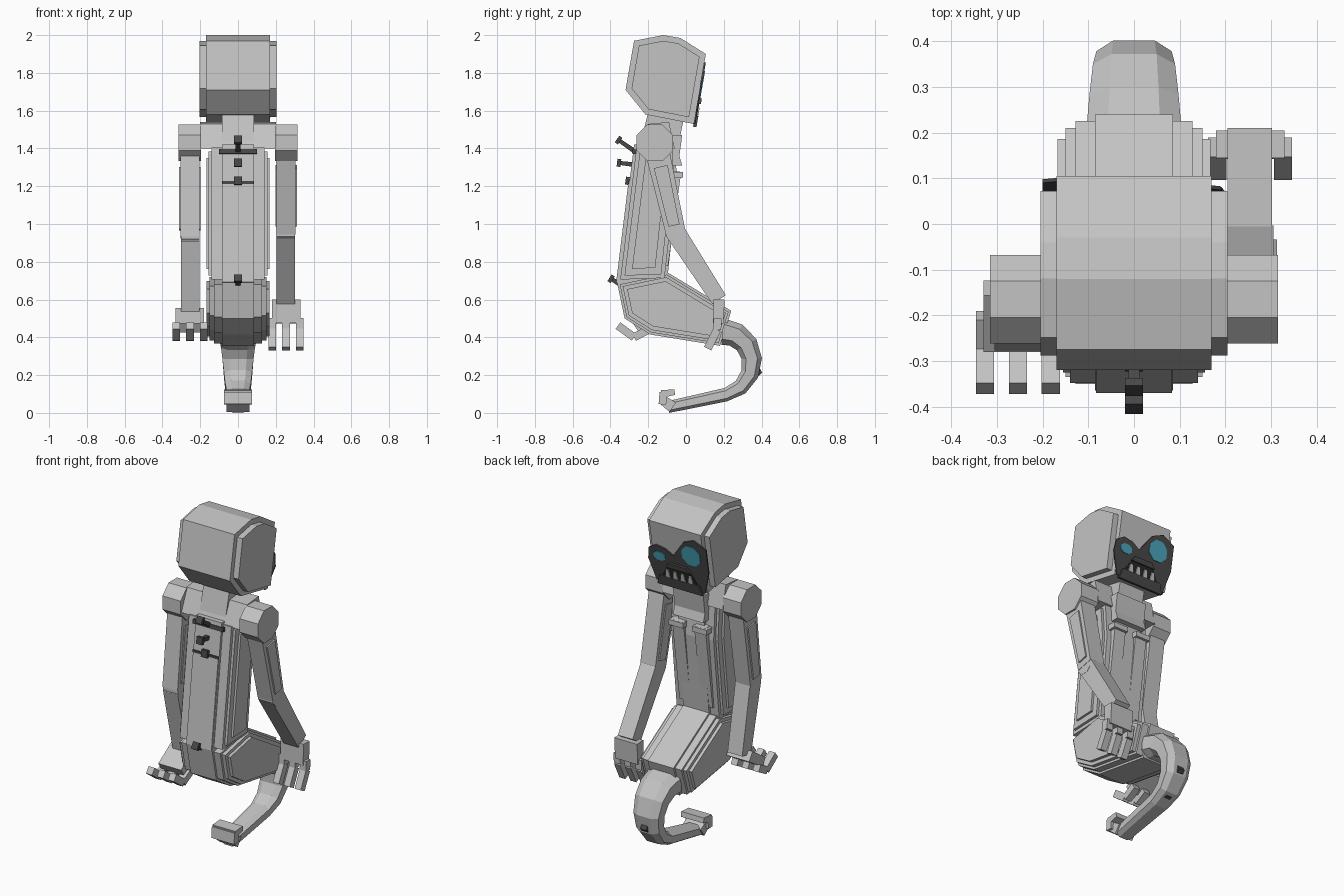
import bpy, bmesh, math
from mathutils import Vector

cube = bpy.data.objects.get("Cube")
if cube:
    bpy.data.objects.remove(cube, do_unlink=True)


def material(name, red, green, blue):
    mat = bpy.data.materials.new(name)
    mat.use_nodes = True
    colour = (red, green, blue, 1)
    mat.diffuse_color = colour
    mat.node_tree.nodes["Principled BSDF"].inputs["Base Color"].default_value = colour
    return mat


GREY = material("light grey", .55, .55, .55)
DARK = material("charcoal", .065, .065, .065)
BLACK = material("mouth black", .02, .02, .02)
TEAL = material("eye teal", .07, .38, .5)


def solid(name, rings, mat=GREY):
    """Skin a list of equal-sized point rings and cap both ends."""
    bm = bmesh.new()
    rows = [[bm.verts.new(point) for point in ring] for ring in rings]
    for near, far in zip(rows, rows[1:]):
        for i in range(len(near)):
            bm.faces.new((near[i - 1], near[i], far[i], far[i - 1]))
    bm.faces.new(rows[0])
    bm.faces.new(rows[-1])
    bmesh.ops.recalc_face_normals(bm, faces=bm.faces)
    mesh = bpy.data.meshes.new(name)
    bm.to_mesh(mesh)
    bm.free()
    mesh.materials.append(mat)
    bpy.context.collection.objects.link(bpy.data.objects.new(name, mesh))


def prism(name, profile, start, end, mat=GREY):
    """Extrude a side profile (y, z) across x."""
    solid(name, [[(x, y, z) for y, z in profile] for x in (start, end)], mat)


def slab(name, profile, half, mat=GREY):
    prism(name, profile, -half, half, mat)


def bar(start, end, wide, narrow):
    """Side profile of a straight tapering bar."""
    start, end = Vector(start), Vector(end)
    along = (end - start).normalized()
    across = Vector((-along.y, along.x)) / 2
    return [start + across * wide, end + across * narrow,
            end - across * narrow, start - across * wide]


def polygon(y, z, radius, sides=8, stretch=1):
    angles = [math.tau * (i + .5) / sides for i in range(sides)]
    return [(y + radius * math.cos(a), z + radius * stretch * math.sin(a)) for a in angles]


def inset(profile, distance):
    """Shrink a clockwise outline evenly on every edge."""
    points = [Vector(p) for p in profile]
    result = []
    for i, here in enumerate(points):
        before = (here - points[i - 1]).normalized()
        after = (points[(i + 1) % len(points)] - here).normalized()
        a, b = Vector((before.y, -before.x)), Vector((after.y, -after.x))
        result.append(here + (a + b) * distance / (1 + a.dot(b)))
    return result


def stepped(name, profile, layers):
    """Stack plates that get smaller as they get wider."""
    for i, (half, distance) in enumerate(layers):
        slab(f"{name}_layer_{i}", inset(profile, distance), half)


# Head with raised side plates
head = [(-.32, 1.71), (-.275, 1.97), (-.12, 2), (-.03, 1.985), (.105, 1.9), (.04, 1.53), (-.215, 1.58)]
stepped("head", head, [(.17, 0), (.205, .03)])

# Face parts lie on the sloping face plane, measured up from the chin
CHIN = Vector((0, .04, 1.53))
UP = (Vector((0, .105, 1.9)) - CHIN).normalized()
OUT = UP.cross(Vector((-1, 0, 0)))
OUT = OUT if OUT.y > 0 else -OUT


def face_part(name, outline, mat, depth):
    base = [CHIN + UP * t + Vector((x, 0, 0)) for x, t in outline]
    solid(name, [base, [point + OUT * depth for point in base]], mat)


def trapezoid(name, x, bottom, top, low, high, mat, depth):
    face_part(name, [(x - bottom, low), (x + bottom, low), (x + top, high), (x - top, high)], mat, depth)


face_part("face_mask", [(.16, 0), (.2, .13), (.19, .2), (.14, .23), (.08, .22), (.03, .19),
                        (-.05, .3), (-.12, .33), (-.2, .29), (-.2, .14), (-.16, 0)], DARK, .008)
face_part("large_eye", polygon(-.095, .225, .065), TEAL, .012)
face_part("small_eye", polygon(.12, .165, .042, stretch=.7), TEAL, .012)
trapezoid("mouth", 0, .12, .07, .04, .12, BLACK, .011)
trapezoid("muzzle", 0, .08, .06, .11, .14, DARK, .02)
trapezoid("jaw", 0, .15, .13, -.015, .045, DARK, .018)
for i in range(4):
    trapezoid(f"tooth_{i}", .075 - i * .05, .016, .009, .045, .09, GREY, .017)

# Neck and shoulder bar
slab("neck", bar((-.1, 1.6), (-.15, 1.38), .19, .2), .085)
slab("shoulder_bar", [(-.255, 1.4), (-.2, 1.53), (-.09, 1.54), (-.06, 1.4)], .2)

# Torso and hips are stepped plates around a narrow core
torso = [(-.365, .69), (-.275, 1.42), (-.06, 1.42), (-.045, 1.2), (-.1, .7)]
stepped("torso", torso, [(.085, 0), (.14, .015), (.155, .035), (.168, .07)])
hips = [(-.365, .69), (-.1, .745), (.24, .54), (.18, .355), (-.19, .415), (-.325, .5)]
stepped("hip", hips, [(.085, 0), (.128, .012), (.15, .025), (.168, .045)])

# Chest plate, with a capped strip on each side below it
slab("chest_plate", [(-.09, 1.47), (-.02, 1.47), (-.035, 1.36), (-.02, 1.31), (-.09, 1.31)], .1)
for side, sign in (("left", 1), ("right", -1)):
    prism(f"{side}_chest_strip", bar((-.06, 1.28), (-.12, .78), .07, .05), sign * .035, sign * .11)
    prism(f"{side}_chest_bar", bar((-.1, 1.26), (-.015, 1.26), .035, .03), sign * .03, sign * .125)

# Tail: chamfered sections swept round an arc, then straight to the tip
PIVOT = Vector((.18, .28))


def tail_section(outer, inner, half):
    quarter = [(.55, 0), (1, .22), (1, .78), (.55, 1)]
    loop = quarter + [(-k, f) for k, f in reversed(quarter)]
    return [(half * k, *outer.lerp(inner, f)) for k, f in loop]


STEPS = 6
sections = []
for i in range(STEPS + 1):
    f = i / STEPS
    angle = math.radians(85 - 165 * f)
    ray = Vector((math.cos(angle), math.sin(angle)))
    sections.append(tail_section(PIVOT + ray * .222, PIVOT + ray * (.08 + .07 * f), .105 - .045 * f))
sections.append(tail_section(Vector((-.09, 0)), Vector((-.085, .065)), .05))
solid("tail", sections)
slab("tail_hook", bar((-.07, .03), (-.125, .07), .06, .05), .06)
slab("tail_tip", bar((-.125, .045), (-.12, .11), .04, .04), .075)
slab("tail_tip_end", bar((-.13, .1), (-.06, .11), .04, .03), .075)

# Bone spikes with small heads on the back, and stubs on the tail
spikes = [((-.25, 1.37), (-.365, 1.45)), ((-.24, 1.31), (-.365, 1.325)),
          ((-.25, 1.22), (-.32, 1.23)), ((-.34, .675), (-.405, .715))]
for i, (root, tip) in enumerate(spikes):
    slab(f"back_spike_{i}", bar(root, tip, .026, .02), .012, DARK)
    cap = Vector(tip) - Vector(root)
    slab(f"back_spike_head_{i}", bar(tip, Vector(tip) - cap.normalized() * .02, .042, .042), .02, DARK)
for name, root, tip in (("upper", (.36, .235), (.395, .205)), ("lower", (.27, .13), (.285, .09))):
    slab(f"{name}_tail_spike", bar(root, tip, .06, .022), .02, DARK)

# Raised spine panel and the dark bars above it
slab("spine_panel", bar((-.29, 1.22), (-.355, .69), .03, .03), .083)
slab("upper_back_bar", bar((-.25, 1.38), (-.285, 1.385), .025, .025), .1, DARK)
slab("lower_back_bar", bar((-.27, 1.22), (-.306, 1.22), .014, .014), .085, DARK)


# Arms, each in its own pose, with palms and bent fingers
def arm(side, sign, elbow, wrist, palm, knuckle, joint, tip):
    def part(name, profile, inner, outer):
        prism(f"{side}_{name}", profile, sign * inner, sign * outer)

    shoulder = Vector((-.16, 1.42))
    elbow = Vector(elbow)
    part("shoulder", polygon(-.165, 1.43, .105), .195, .315)
    part("upper_arm", bar(shoulder, elbow, .13, .105), .205, .305)
    part("arm_panel", bar(shoulder.lerp(elbow, .25), shoulder.lerp(elbow, .92), .075, .06), .198, .313)
    part("elbow", polygon(*elbow, .054), .205, .303)
    part("forearm", bar(elbow, wrist, .105, .085), .205, .302)
    part("palm", bar(wrist, palm, .06, .055), .18, .33)
    for i in range(3):
        x = .182 + i * .072
        part(f"finger_{i}", bar(knuckle, joint, .042, .042), x - .02, x + .02)
        part(f"fingertip_{i}", bar(joint, tip, .042, .042), x - .02, x + .02)


arm("left", 1, (-.055, .955), (.175, .6), (.17, .475), (.168, .5), (.165, .44), (.115, .34))
arm("right", -1, (-.225, .93), (-.14, .53), (-.265, .45), (-.2, .44), (-.275, .4), (-.36, .462))
